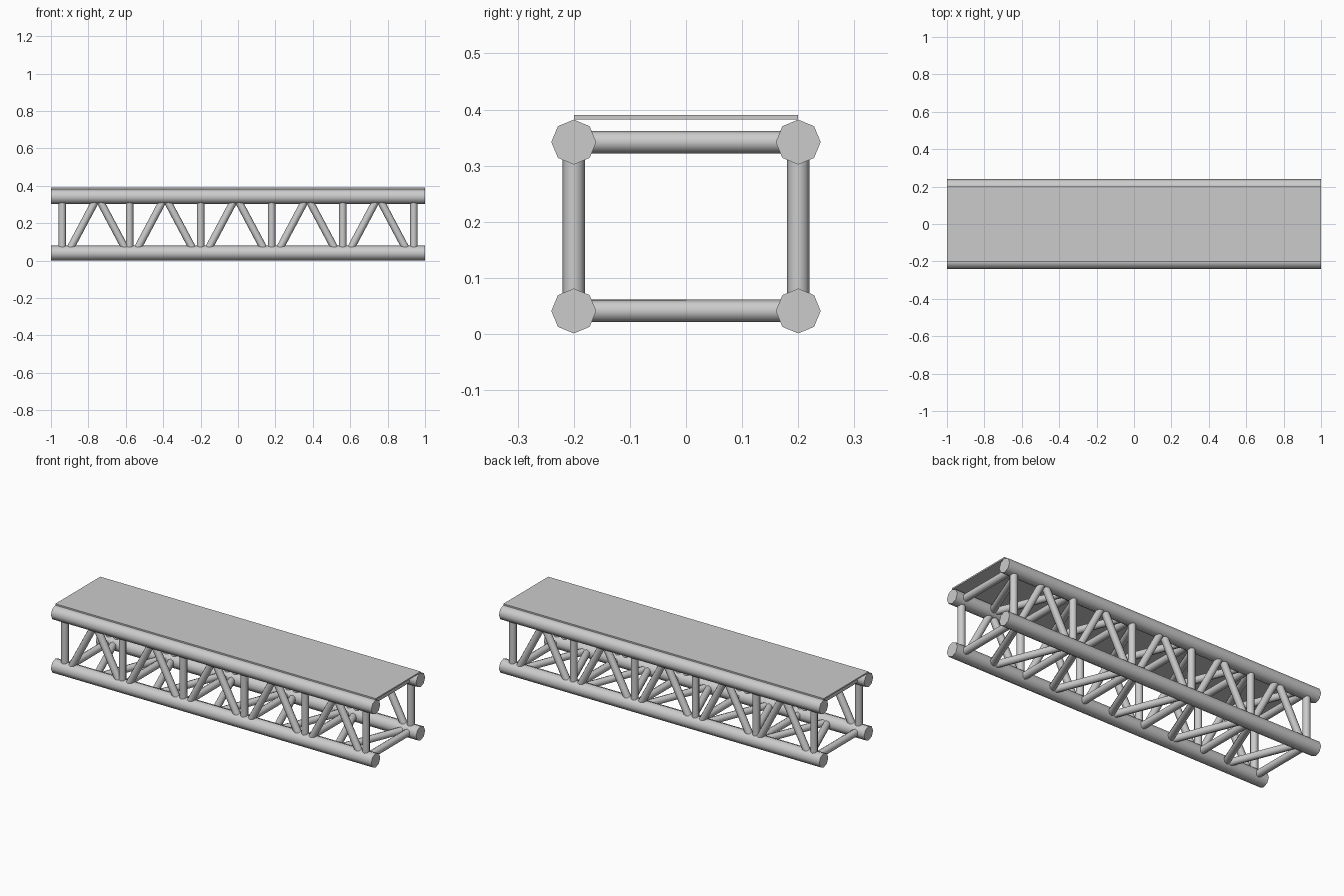
import bpy, math
from mathutils import Vector

if "Cube" in bpy.data.objects:
    bpy.data.objects.remove(bpy.data.objects["Cube"])

HALF_Y, LOW, HIGH = 0.2, 0.041, 0.342
POSTS = [-0.94, -0.58, -0.2, 0.18, 0.56, 0.94]
PEAKS = [-0.75, -0.39, -0.01, 0.37, 0.75]
SPREAD = 0.16


def tube(name, a, b, r):
    """Eight-sided tube between two points."""
    a, b = Vector(a), Vector(b)
    d = b - a
    bpy.ops.mesh.primitive_cylinder_add(vertices=8, radius=r, depth=d.length, location=(a + b) / 2)
    o = bpy.context.object
    o.name = name
    o.rotation_euler = d.to_track_quat('Z', 'Y').to_euler()
    bpy.ops.object.shade_smooth_by_angle(angle=math.radians(50))
    return o


# Four main chords running the full length
for side, y in (("front", -HALF_Y), ("back", HALF_Y)):
    for level, z in (("lower", LOW), ("upper", HIGH)):
        tube(f"{side}_{level}_chord", (-1, y, z), (1, y, z), 0.04)


def lattice(name, base, peak):
    """Straight struts and inverted-V braces between two chords, given as (y, z)."""
    for x in POSTS:
        tube(f"{name}_strut", (x, *base), (x, *peak), 0.02)
    for x in PEAKS:
        for s in (-1, 1):
            tube(f"{name}_brace", (x + s * SPREAD, *base), (x, *peak), 0.02)


# Bracing on all four faces
lattice("front", (-HALF_Y, LOW), (-HALF_Y, HIGH))
lattice("back", (HALF_Y, LOW), (HALF_Y, HIGH))
lattice("bottom", (HALF_Y, LOW), (-HALF_Y, LOW))
lattice("top", (HALF_Y, HIGH), (-HALF_Y, HIGH))

# Thin deck plate resting on the upper chords
bpy.ops.mesh.primitive_cube_add(size=1, location=(0, 0, 0.386))
deck = bpy.context.object
deck.name = "deck_plate"
deck.scale = (2, 0.4, 0.008)
